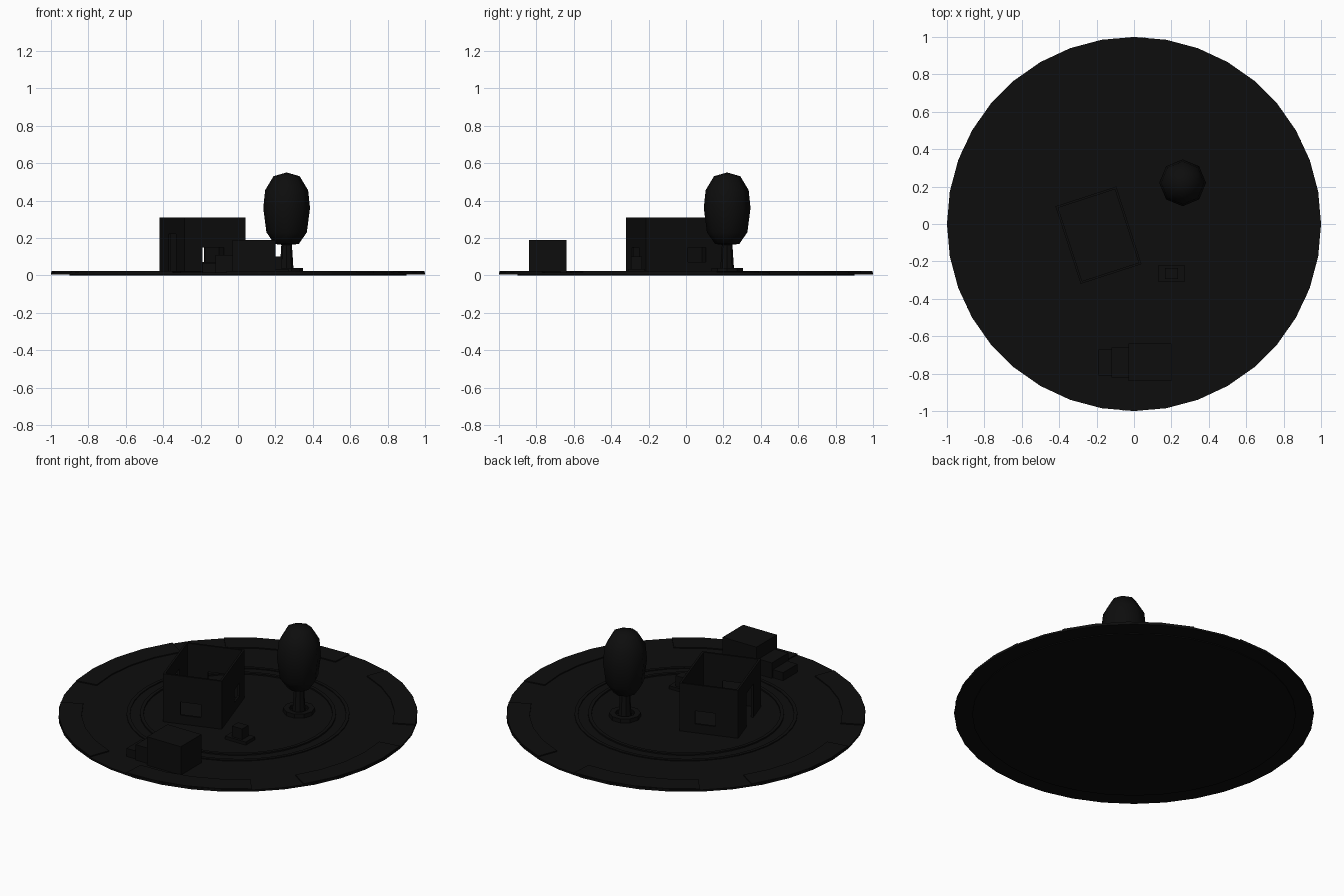
import bpy, bmesh, math
from mathutils import Matrix, Vector

if "Cube" in bpy.data.objects:
    bpy.data.objects.remove(bpy.data.objects["Cube"])

black = bpy.data.materials.new("near_black")
black.use_nodes = True
COL = (0.004, 0.004, 0.004, 1)
black.diffuse_color = COL
black.node_tree.nodes["Principled BSDF"].inputs["Base Color"].default_value = COL


def finish(name, bm, smooth=False):
    bmesh.ops.recalc_face_normals(bm, faces=bm.faces)
    me = bpy.data.meshes.new(name)
    bm.to_mesh(me)
    bm.free()
    me.materials.append(black)
    ob = bpy.data.objects.new(name, me)
    bpy.context.collection.objects.link(ob)
    if smooth:
        me.polygons.foreach_set("use_smooth", [True] * len(me.polygons))
    return ob


def add_box(bm, x0, x1, y0, y1, z0, z1, frame=Matrix()):
    mat = (frame @ Matrix.Translation(((x0 + x1) / 2, (y0 + y1) / 2, (z0 + z1) / 2))
           @ Matrix.Diagonal((x1 - x0, y1 - y0, z1 - z0, 1)))
    bmesh.ops.create_cube(bm, size=1, matrix=mat)


def box(name, *dims):
    bm = bmesh.new()
    add_box(bm, *dims)
    return finish(name, bm)


def lathe(name, profile, sides, at=(0, 0), smooth=False, closed=False):
    """Spin (radius, z) points around a vertical axis."""
    bm = bmesh.new()
    pts = [bm.verts.new((r, 0, z)) for r, z in profile]
    pairs = list(zip(pts, pts[1:])) + ([(pts[-1], pts[0])] if closed else [])
    edges = [bm.edges.new(p) for p in pairs]
    bmesh.ops.spin(bm, geom=pts + edges, cent=(0, 0, 0), axis=(0, 0, 1),
                   angle=2 * math.pi, steps=sides, use_merge=False)
    bmesh.ops.remove_doubles(bm, verts=bm.verts, dist=1e-5)
    bmesh.ops.translate(bm, verts=bm.verts, vec=(at[0], at[1], 0))
    return finish(name, bm, smooth)


def ring(name, r0, r1, z0, z1, sides, at=(0, 0)):
    return lathe(name, [(r0, z0), (r1, z0), (r1, z1), (r0, z1)], sides, at, closed=True)


def arc_slab(name, r0, r1, z0, z1, start, end, steps=4):
    """Curved kerb segment swept between two angles in degrees."""
    bm = bmesh.new()
    a = math.radians(start)
    vs = [bm.verts.new((r * math.cos(a), r * math.sin(a), z))
          for r, z in ((r0, z0), (r1, z0), (r1, z1), (r0, z1))]
    face = bm.faces.new(vs)
    res = bmesh.ops.spin(bm, geom=[face], cent=(0, 0, 0), axis=(0, 0, 1),
                         angle=math.radians(end - start), steps=steps)
    bmesh.ops.remove_doubles(bm, verts=bm.verts, dist=1e-5)
    return finish(name, bm)


# Round ground plate with a smaller layer underneath
lathe("ground_plate", [(0, 0.005), (1, 0.005), (1, 0.016), (0, 0.016)], 36)
lathe("under_plate", [(0, 0), (0.9, 0), (0.9, 0.005), (0, 0.005)], 36)

# Six outer kerb segments separated by gaps
for i in range(6):
    mid = 108 + 60 * i
    arc_slab(f"outer_kerb_{i + 1}", 0.87, 0.998, 0.006, 0.022, mid - 21.5, mid + 21.5)

# Inner island rings
ring("island_kerb", 0.525, 0.545, 0.012, 0.024, 40)
ring("path_edge", 0.6, 0.62, 0.012, 0.021, 40)

# Roofless house: each wall is framed around one opening
HOUSE = Matrix.Translation((-0.19, -0.06, 0)) @ Matrix.Rotation(math.radians(18), 4, "Z")
W, L, T, H, Z0 = 0.171, 0.218, 0.012, 0.31, 0.012


def wall(name, length, turn, dist, u0, u1, z0, z1):
    frame = HOUSE @ Matrix.Rotation(math.radians(turn), 4, "Z") @ Matrix.Translation((0, -dist, 0))
    bm = bmesh.new()
    add_box(bm, -length, u0, 0, T, Z0, H, frame)
    add_box(bm, u1, length, 0, T, Z0, H, frame)
    add_box(bm, u0, u1, 0, T, z1, H, frame)
    if z0 > Z0:
        add_box(bm, u0, u1, 0, T, Z0, z0, frame)
    finish(name, bm)


wall("front_wall", W, 0, L, -0.07, 0.05, 0.07, 0.15)
wall("right_side_wall", L, 90, W, 0.02, 0.12, 0.07, 0.15)
wall("back_wall", W, 180, L, -0.08, 0.04, 0.07, 0.15)
wall("door_wall", L, 270, W, -0.06, 0.07, Z0, 0.22)

# Tree: eight-sided crown, tapered trunk and a ring round its foot
TREE = (0.26, 0.22)
lathe("tree_crown", [(0, 0.16), (0.065, 0.168), (0.108, 0.23), (0.125, 0.36),
                     (0.115, 0.455), (0.07, 0.53), (0, 0.55)], 8, TREE, smooth=True)
lathe("tree_trunk", [(0, 0.012), (0.038, 0.012), (0.026, 0.2), (0, 0.2)], 8, TREE)
ring("tree_ring", 0.055, 0.088, 0.012, 0.04, 10, TREE)

# Truck: cargo box, cab and bonnet
box("truck_cargo", -0.03, 0.2, -0.84, -0.64, 0.016, 0.19)
box("truck_cab", -0.12, -0.03, -0.82, -0.66, 0.016, 0.11)
box("truck_bonnet", -0.19, -0.12, -0.81, -0.67, 0.016, 0.065)

# Small pedestal beside the house
box("pedestal_base", 0.13, 0.27, -0.31, -0.22, 0.012, 0.035)
box("pedestal_block", 0.165, 0.235, -0.295, -0.235, 0.035, 0.1)
